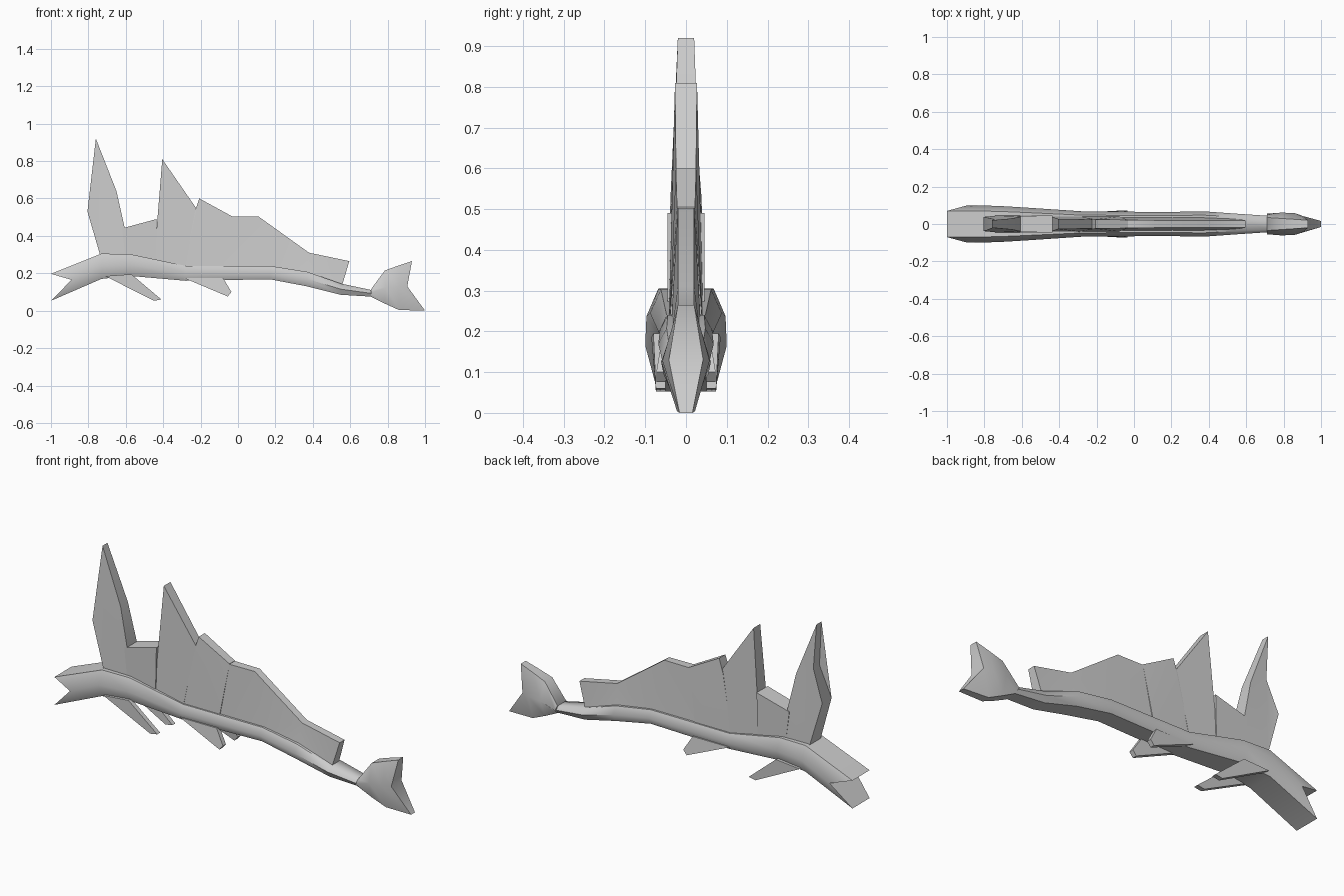
import bpy, bmesh, math

if "Cube" in bpy.data.objects:
    bpy.data.objects.remove(bpy.data.objects["Cube"])


def finish(name, bm, angle):
    bmesh.ops.recalc_face_normals(bm, faces=bm.faces[:])
    mesh = bpy.data.meshes.new(name)
    bm.to_mesh(mesh)
    bm.free()
    ob = bpy.data.objects.new(name, mesh)
    bpy.context.collection.objects.link(ob)
    bpy.ops.object.select_all(action='DESELECT')
    ob.select_set(True)
    bpy.context.view_layer.objects.active = ob
    bpy.ops.object.shade_smooth_by_angle(angle=math.radians(angle))
    return ob


def hex_loft(name, stations):
    """Each station: (x, z, half width) for its top, middle and bottom edge."""
    bm = bmesh.new()
    rings = []
    for st in stations:
        right = [bm.verts.new((x, -w, z)) for x, z, w in st]
        left = [bm.verts.new((x, w, z)) for x, z, w in reversed(st)]
        rings.append(right + left)
    for a, b in zip(rings, rings[1:]):
        for i in range(6):
            j = (i + 1) % 6
            bm.faces.new((a[i], a[j], b[j], b[i]))
    for r in (rings[0], rings[-1]):          # V-shaped end caps
        bm.faces.new((r[0], r[1], r[4], r[5]))
        bm.faces.new((r[1], r[2], r[3], r[4]))
    return finish(name, bm, 58)


def plate(name, points, y_in=None):
    """Tapered plate from (x, z, outer y) points; symmetric unless y_in is given."""
    bm = bmesh.new()
    a = [bm.verts.new((x, -h, z)) for x, z, h in points]
    b = [bm.verts.new((x, h if y_in is None else -(h - y_in), z)) for x, z, h in points]
    bm.faces.new(a)
    bm.faces.new(b[::-1])
    n = len(a)
    for i in range(n):
        j = (i + 1) % n
        bm.faces.new((a[j], a[i], b[i], b[j]))
    bmesh.ops.triangulate(bm, faces=[f for f in bm.faces if len(f.verts) > 4])
    return finish(name, bm, 40)


# body with open jaw notch at the front
sections = [(-0.73, 0.305, 0.17, 0.097), (-0.58, 0.303, 0.186, 0.088),
            (-0.28, 0.24, 0.16, 0.068), (0.17, 0.24, 0.168, 0.064),
            (0.37, 0.208, 0.13, 0.068), (0.55, 0.145, 0.085, 0.055),
            (0.715, 0.11, 0.075, 0.044)]
body = [((-1, 0.197, 0.07), (-0.89, 0.165, 0.1), (-1, 0.053, 0.07))]
for x, t, b, w in sections:
    body.append(((x, t, w * 0.7), (x, (t + b) / 2, w), (x, b, w * 0.7)))
hex_loft("body", body)

# tail fin with notched trailing edge
hex_loft("tail_fin", [
    ((0.71, 0.113, 0.035), (0.71, 0.095, 0.055), (0.71, 0.075, 0.035)),
    ((0.785, 0.215, 0.03), (0.79, 0.125, 0.061), (0.785, 0.038, 0.03)),
    ((0.86, 0.242, 0.025), (0.86, 0.128, 0.058), (0.86, 0.004, 0.022)),
    ((0.93, 0.265, 0.02), (0.905, 0.13, 0.042), (1.0, 0.0, 0.016))])

# row of dorsal fins
plate("crest_fin", [(-0.76, 0.92, 0.02), (-0.745, 0.69, 0.025), (-0.805, 0.53, 0.038),
                    (-0.735, 0.29, 0.045), (-0.58, 0.27, 0.045), (-0.605, 0.44, 0.04),
                    (-0.65, 0.64, 0.03)])
plate("second_fin", [(-0.62, 0.44, 0.043), (-0.435, 0.49, 0.045), (-0.44, 0.25, 0.045),
                     (-0.60, 0.27, 0.045)])
plate("third_fin", [(-0.405, 0.81, 0.027), (-0.225, 0.55, 0.024), (-0.285, 0.22, 0.042),
                    (-0.45, 0.25, 0.042)])
plate("fourth_fin", [(-0.207, 0.6, 0.025), (-0.033, 0.505, 0.022), (-0.08, 0.22, 0.04),
                     (-0.29, 0.22, 0.04), (-0.23, 0.53, 0.027)])
plate("rear_fin", [(-0.035, 0.503, 0.022), (0.11, 0.503, 0.02), (0.38, 0.31, 0.02),
                   (0.595, 0.265, 0.02), (0.555, 0.13, 0.028), (0.37, 0.19, 0.036),
                   (0.17, 0.22, 0.036), (-0.08, 0.22, 0.036)])

# paired underside fins
paired = {"pectoral_fins": [(-0.71, 0.185, 0.085), (-0.57, 0.195, 0.08),
                            (-0.41, 0.06, 0.074), (-0.45, 0.053, 0.074)],
          "pelvic_fins": [(-0.29, 0.175, 0.06), (-0.08, 0.175, 0.06),
                          (-0.035, 0.1, 0.073), (-0.055, 0.076, 0.073)]}
for name, pts in paired.items():
    ob = plate(name, pts, y_in=0.024)
    ob.modifiers.new("Mirror", 'MIRROR').use_axis = (False, True, False)
